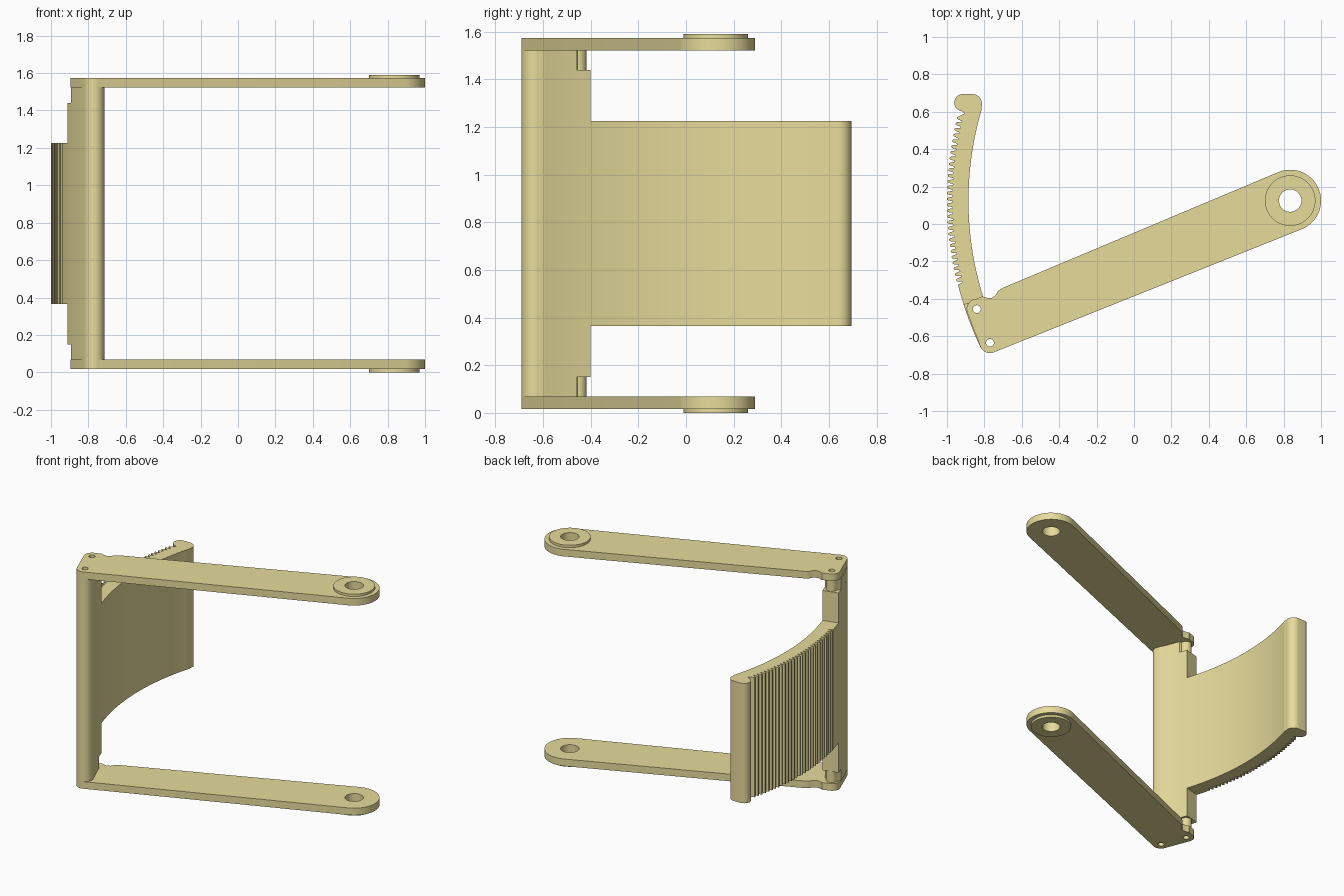
import bpy, bmesh
from math import cos, sin, radians

if "Cube" in bpy.data.objects:
    bpy.data.objects.remove(bpy.data.objects["Cube"])

mat = bpy.data.materials.new("yellow")
mat.diffuse_color = (0.80, 0.71, 0.33, 1)
mat.use_nodes = True
mat.node_tree.nodes["Principled BSDF"].inputs["Base Color"].default_value = mat.diffuse_color

PIVOT = (0.835, 0.125)          # arm pivot, also the centre of the curved panel
PIN_A = (-0.77, -0.635)
PIN_B = (-0.84, -0.455)
R_IN, R_OUT = 1.72, 1.832
HEIGHT = 1.59


def arc(c, r, a0, a1, n=12):
    """Points on an arc, angles in degrees."""
    out = []
    for i in range(n + 1):
        a = radians(a0 + (a1 - a0) * i / n)
        out.append((c[0] + r * cos(a), c[1] + r * sin(a)))
    return out


def circle(c, r, n=32):
    return arc(c, r, 0, 360, n)[:-1]


def prism(name, loops, z0, z1):
    """Extrude an outline (first loop) with holes (other loops) from z0 to z1."""
    cu = bpy.data.curves.new(name + "_outline", 'CURVE')
    cu.dimensions = '2D'
    cu.fill_mode = 'BOTH'
    cu.extrude = (z1 - z0) / 2
    for pts in loops:
        s = cu.splines.new('POLY')
        s.points.add(len(pts) - 1)
        for p, (x, y) in zip(s.points, pts):
            p.co = (x, y, 0, 1)
        s.use_cyclic_u = True
    tmp = bpy.data.objects.new(name + "_outline", cu)
    bpy.context.collection.objects.link(tmp)
    bpy.context.view_layer.update()
    dg = bpy.context.evaluated_depsgraph_get()
    me = bpy.data.meshes.new_from_object(tmp.evaluated_get(dg))
    bpy.data.objects.remove(tmp)
    bm = bmesh.new()
    bm.from_mesh(me)
    bmesh.ops.remove_doubles(bm, verts=bm.verts, dist=1e-5)
    bmesh.ops.translate(bm, verts=bm.verts, vec=(0, 0, (z0 + z1) / 2))
    bmesh.ops.recalc_face_normals(bm, faces=bm.faces)
    bm.to_mesh(me)
    bm.free()
    me.name = name
    me.materials.clear()
    me.materials.append(mat)
    ob = bpy.data.objects.new(name, me)
    bpy.context.collection.objects.link(ob)
    bpy.ops.object.select_all(action='DESELECT')
    ob.select_set(True)
    bpy.context.view_layer.objects.active = ob
    bpy.ops.object.shade_smooth_by_angle(angle=radians(30))
    return ob


pin_holes = [circle(PIN_A, 0.021, 20), circle(PIN_B, 0.021, 20)]
pivot_hole = circle(PIVOT, 0.06, 40)

# Outline of one side arm
arm = (arc(PIN_A, 0.055, 292, 201)
       + arc(PIN_B, 0.055, 201, 95)
       + [(-0.81, -0.387), (-0.785, -0.395), (-0.76, -0.395), (-0.74, -0.382),
          (-0.728, -0.36), (-0.705, -0.343)]
       + arc(PIVOT, 0.165, 112.5, -68, 40))

# Cross bar: a curved band with a rounded foot, narrowed at both ends
foot = arc(PIN_A, 0.055, 385, 205, 20)
core = (foot + arc(PIVOT, R_OUT, 205.3, 197.6, 10)
        + arc(PIVOT, R_IN, 197.8, 205.3, 10))
end = (foot + arc(PIVOT, R_OUT, 205.3, 199.4, 8)
       + arc(PIN_B, 0.038, 180, 0, 16)
       + arc(PIVOT, R_IN, 199.8, 205.3, 8))
prism("cross_bar", [core] + pin_holes, 0.15, HEIGHT - 0.15)

# Arms, pivot bosses and bar ends, bottom and top
for side in ("lower", "upper"):
    def z(a, b):
        return (a, b) if side == "lower" else (HEIGHT - b, HEIGHT - a)
    prism(side + "_arm", [arm, pivot_hole] + pin_holes, *z(0.017, 0.068))
    prism(side + "_pivot_boss", [circle(PIVOT, 0.135, 48), pivot_hole], *z(0, 0.017))
    prism(side + "_bar_end", [end] + pin_holes, *z(0.068, 0.15))

# Curved panel: smooth inside, ribbed outside, rounded lip at the tip
RIBS, A0, A1 = 29, 194.1, 165.7
step = (A1 - A0) / RIBS
ribs = []
for i in range(RIBS):
    for f, r in ((0.08, 1.806), (0.3, 1.806), (0.42, 1.828), (0.55, 1.835),
                 (0.8, 1.835), (0.94, 1.828)):
        ribs += arc(PIVOT, r, A0 + (i + f) * step, 0, 1)[:1]
panel = (arc(PIVOT, R_OUT, 197.6, 194.2, 5) + ribs
         + [(-0.905, 0.592), (-0.92, 0.603)]
         + arc((-0.915, 0.649), 0.046, 260, 90, 18)
         + arc((-0.866, 0.642), 0.053, 90, -17, 14)
         + arc(PIVOT, R_IN, 163.5, 197.8, 40))
prism("ribbed_panel", [panel], 0.365, HEIGHT - 0.365)
